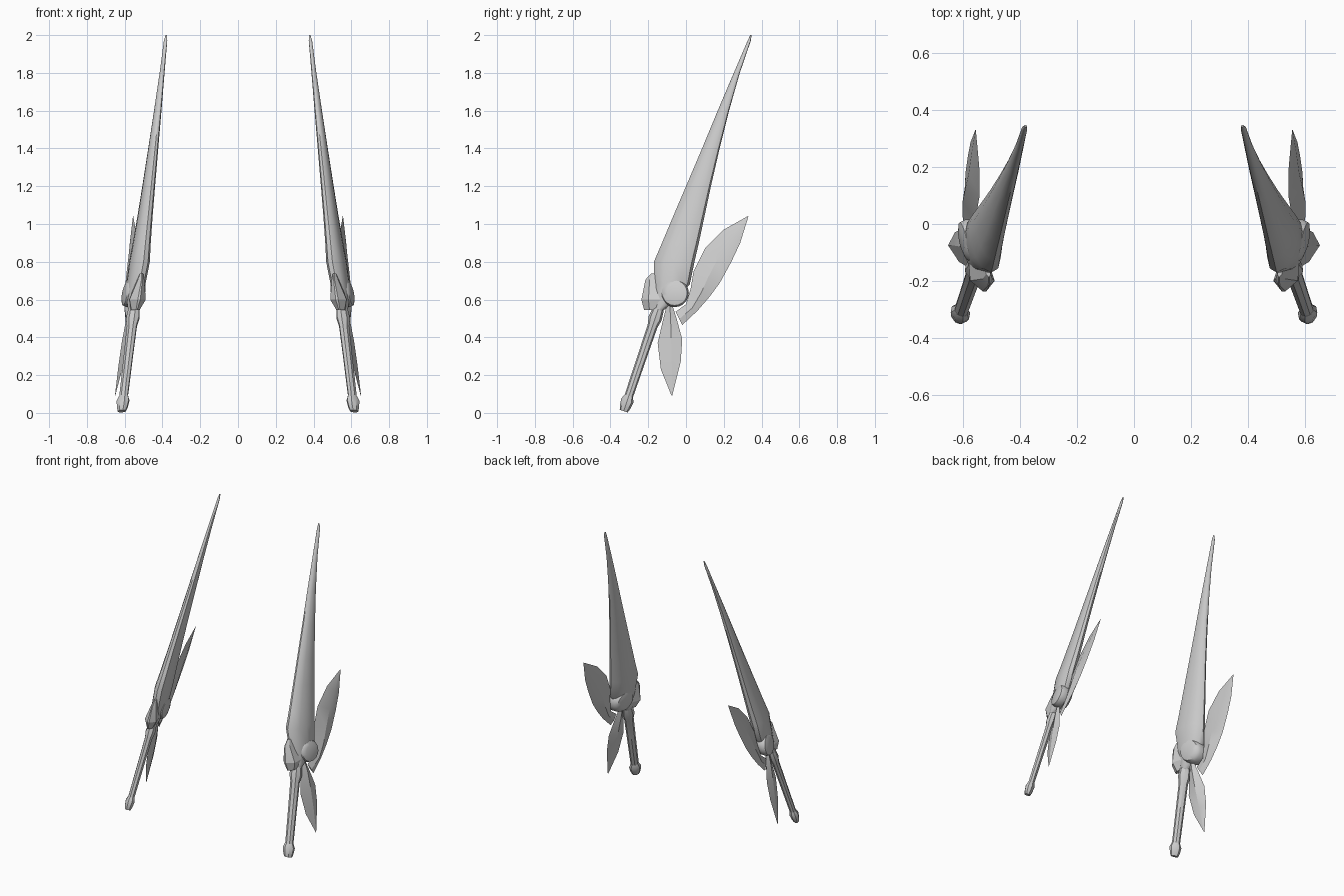
import bpy, bmesh, math

if "Cube" in bpy.data.objects:
    bpy.data.objects.remove(bpy.data.objects["Cube"])

# Every part lies around one leaning plane; this gives its x at a given y, z
def plane_x(y, z):
    return 0.616 - 0.118 * z + 0.2 * (y + 0.333 - 0.339 * z)

def oval(n, power=1.0):
    pts = []
    for i in range(n):
        a = 2 * math.pi * i / n
        c, s = math.cos(a), math.sin(a)
        pts.append((c, math.copysign(abs(s) ** power, s)))
    return pts

RIDGED = [(1, 0), (0.1, 1), (-1, 0), (0.1, -1)]
FACETED = [(1, 0.8), (-0.3, 1), (-1, 0.15), (-1, -0.15), (-0.3, -1), (1, -0.8)]

def finish(name, bm, angle):
    bmesh.ops.remove_doubles(bm, verts=bm.verts, dist=0.0003)
    bmesh.ops.recalc_face_normals(bm, faces=bm.faces)
    me = bpy.data.meshes.new(name)
    bm.to_mesh(me)
    bm.free()
    ob = bpy.data.objects.new(name, me)
    bpy.context.collection.objects.link(ob)
    ob.modifiers.new("pair", 'MIRROR').use_mirror_merge = False
    bpy.ops.object.select_all(action='DESELECT')
    bpy.context.view_layer.objects.active = ob
    ob.select_set(True)
    bpy.ops.object.shade_smooth_by_angle(angle=math.radians(angle))
    return ob

# Loft rows of (front y, front z, back y, back z, half thickness)
def loft(name, rows, profile, angle=35):
    bm = bmesh.new()
    rings = []
    for y0, z0, y1, z1, t in rows:
        ring = []
        for u, v in profile:
            k = (u + 1) / 2
            y, z = y0 + (y1 - y0) * k, z0 + (z1 - z0) * k
            ring.append(bm.verts.new((plane_x(y, z) + v * t, y, z)))
        rings.append(ring)
    n = len(profile)
    for a, b in zip(rings, rings[1:]):
        for i in range(n):
            j = (i + 1) % n
            bm.faces.new((a[i], a[j], b[j], b[i]))
    bm.faces.new(rings[0])
    bm.faces.new(rings[-1])
    return finish(name, bm, angle)

# Long tapering blade: z, front y, back y, half thickness
blade = [(0.52, -0.168, -0.148, 0.022), (0.57, -0.17, -0.085, 0.035),
         (0.68, -0.17, 0.02, 0.047), (0.80, -0.17, 0.045, 0.05),
         (0.90, -0.127, 0.068, 0.043), (1.05, -0.064, 0.1, 0.036),
         (1.2, 0.0, 0.132, 0.031), (1.4, 0.085, 0.178, 0.025),
         (1.6, 0.168, 0.228, 0.019), (1.8, 0.253, 0.285, 0.013),
         (1.97, 0.326, 0.343, 0.009), (2.0, 0.34, 0.347, 0.004)]
loft("blade", [(f, z, b, z, t) for z, f, b, t in blade], oval(12, 0.9), 40)

# Handle with flared top and pommel, turned about the leaning axis
def turned(name, steps, sides):
    rows = []
    for z, r in steps:
        y = -0.333 + 0.339 * z
        rows.append((y - 0.947 * r, z + 0.321 * r, y + 0.947 * r, z - 0.321 * r, r))
    loft(name, rows, oval(sides))

turned("handle", [(0.06, 0.023), (0.3, 0.025), (0.46, 0.027), (0.5, 0.036), (0.55, 0.03)], 8)
turned("pommel", [(0.009, 0.022), (0.03, 0.029), (0.065, 0.034), (0.09, 0.024)], 8)

# Large rear leaf
loft("rear_leaf", [(-0.055, 0.535, -0.02, 0.465, 0.006), (0.0, 0.575, 0.06, 0.54, 0.016),
                   (0.025, 0.66, 0.125, 0.615, 0.02), (0.04, 0.75, 0.18, 0.69, 0.02),
                   (0.1, 0.87, 0.24, 0.80, 0.016), (0.2, 0.97, 0.287, 0.90, 0.01),
                   (0.328, 1.042, 0.33, 1.038, 0.001)], RIDGED, 25)

# Small lower leaf
loft("lower_leaf", [(-0.1, 0.58, -0.075, 0.58, 0.012), (-0.12, 0.5, -0.05, 0.5, 0.018),
                    (-0.15, 0.37, -0.02, 0.39, 0.018), (-0.133, 0.23, -0.028, 0.27, 0.012),
                    (-0.077, 0.092, -0.073, 0.092, 0.001)], RIDGED, 25)

# Front guard plate
loft("front_guard", [(-0.185, 0.738, -0.16, 0.738, 0.008), (-0.215, 0.705, -0.15, 0.705, 0.017),
                     (-0.236, 0.6, -0.13, 0.6, 0.043), (-0.222, 0.545, -0.14, 0.545, 0.022)],
     FACETED, 20)

# Round pivot bosses on both faces
bm = bmesh.new()
rings = []
cy, cz, n = -0.06, 0.635, 20
for off, r in [(-0.053, 0.04), (-0.045, 0.066), (-0.025, 0.075),
               (0.025, 0.075), (0.045, 0.066), (0.053, 0.04)]:
    ring = []
    for i in range(n):
        a = 2 * math.pi * i / n
        y, z = cy + r * math.cos(a), cz + r * math.sin(a)
        ring.append(bm.verts.new((plane_x(y, z) + off, y, z)))
    rings.append(ring)
for a, b in zip(rings, rings[1:]):
    for i in range(n):
        bm.faces.new((a[i], a[(i + 1) % n], b[(i + 1) % n], b[i]))
bm.faces.new(rings[0])
bm.faces.new(rings[-1])
finish("pivot_boss", bm, 40)
